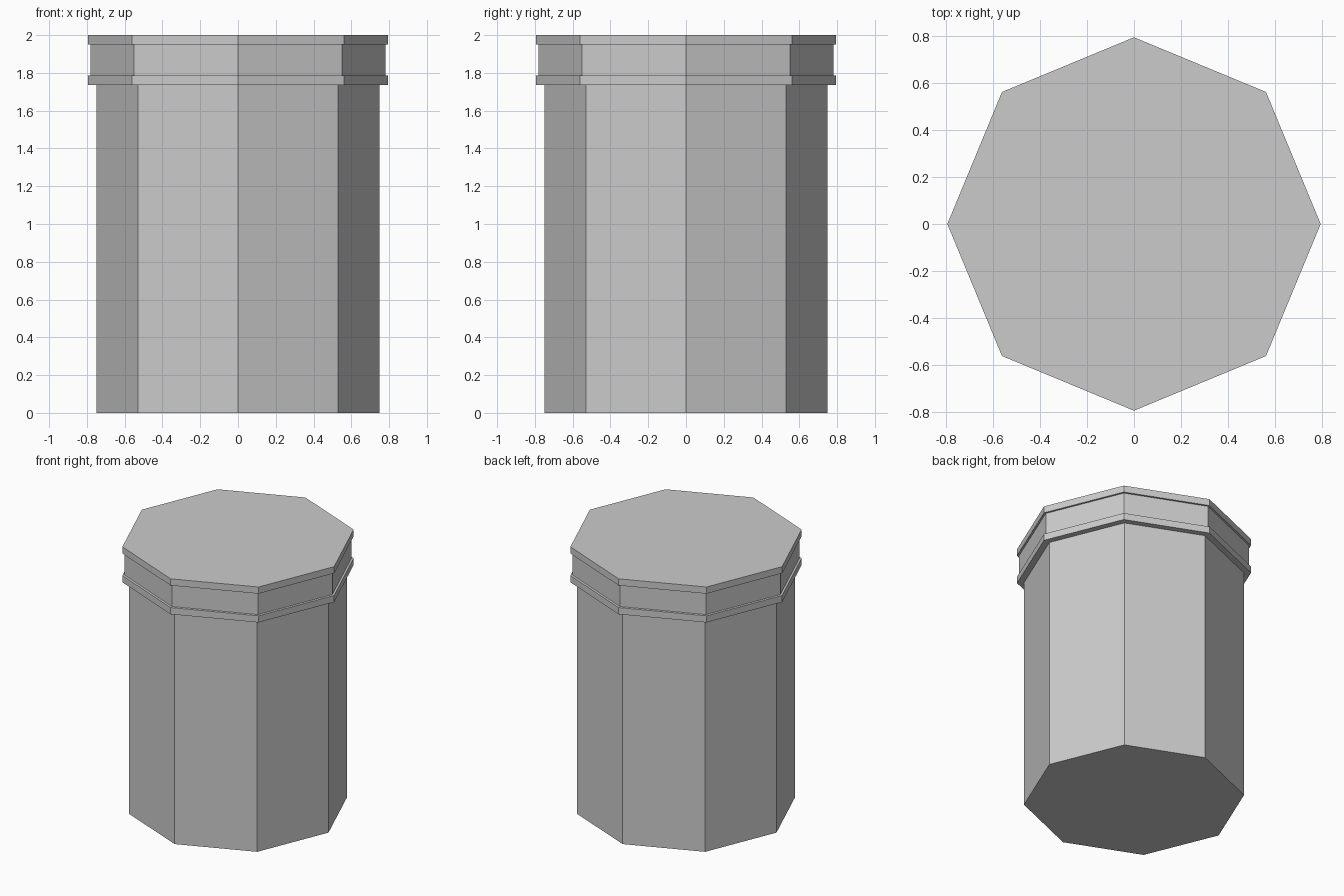
import bpy, bmesh, math

if "Cube" in bpy.data.objects:
    bpy.data.objects.remove(bpy.data.objects["Cube"])

SIDES = 8


def turned(name, profile):
    """Eight-sided closed solid from (corner radius, height) points, bottom to top."""
    bm = bmesh.new()
    rings = [[bm.verts.new((r * math.cos(i * math.tau / SIDES),
                            r * math.sin(i * math.tau / SIDES), z))
              for i in range(SIDES)] for r, z in profile]
    for low, high in zip(rings, rings[1:]):
        for i in range(SIDES):
            j = (i + 1) % SIDES
            bm.faces.new((low[i], low[j], high[j], high[i]))
    bm.faces.new(rings[0][::-1])
    bm.faces.new(rings[-1])
    mesh = bpy.data.meshes.new(name)
    bm.to_mesh(mesh)
    bm.free()
    obj = bpy.data.objects.new(name, mesh)
    bpy.context.collection.objects.link(obj)
    return obj


# Straight body continuing into the collar: lower band, recessed neck, top band
BODY, NECK, BAND = 0.748, 0.78, 0.795
turned("canister", [
    (BODY, 0), (BODY, 1.735),
    (BAND, 1.735), (BAND, 1.785),
    (NECK, 1.787), (NECK, 1.95),
    (BAND, 1.95), (BAND, 2.0),
])
